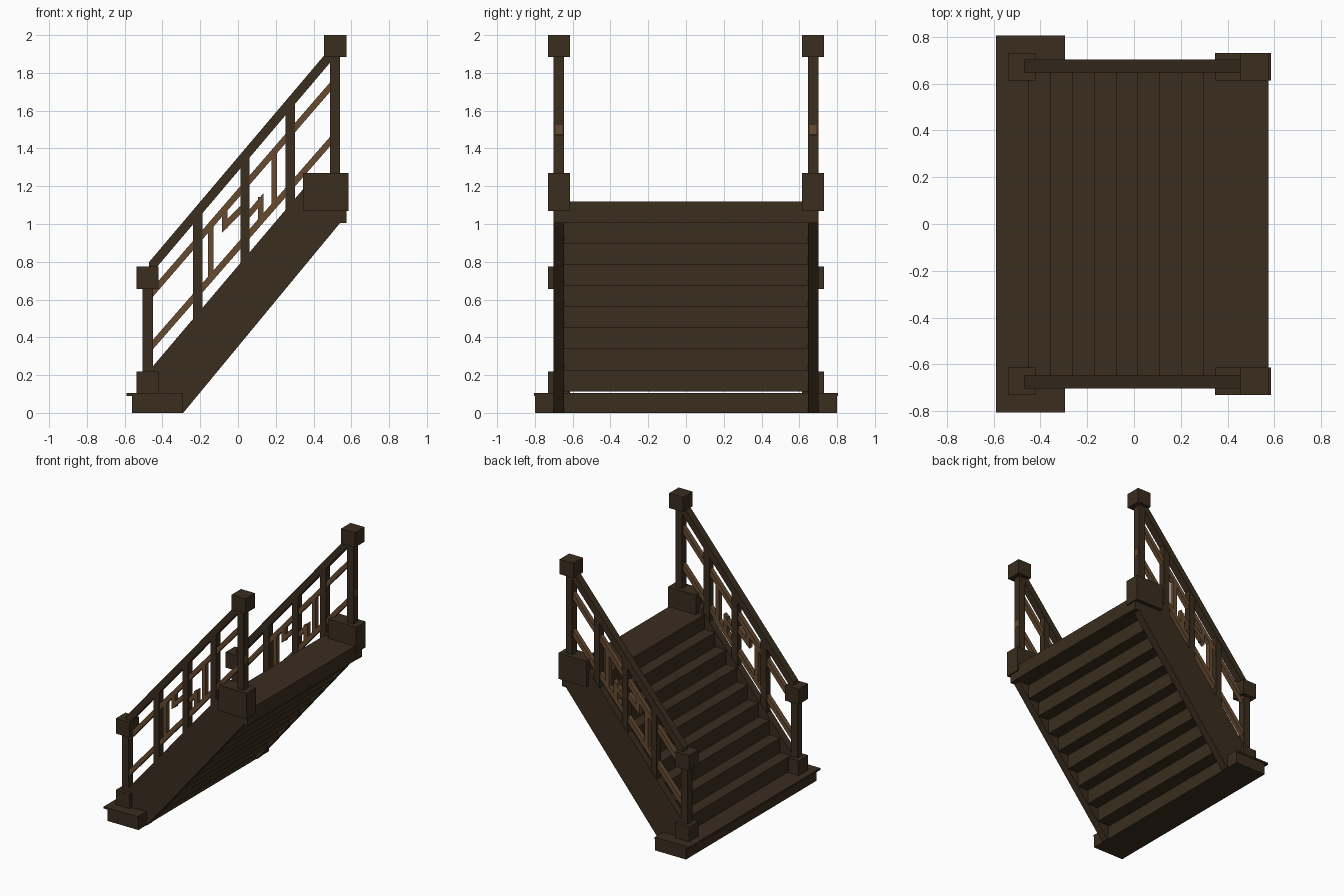
import bpy, bmesh
from mathutils import Vector

if "Cube" in bpy.data.objects:
    bpy.data.objects.remove(bpy.data.objects["Cube"])


def material(name, rgb):
    m = bpy.data.materials.new(name)
    m.diffuse_color = (*rgb, 1)
    m.use_nodes = True
    m.node_tree.nodes["Principled BSDF"].inputs["Base Color"].default_value = m.diffuse_color
    return m


DARK = material("dark_wood", (0.042, 0.026, 0.013))
LIGHT = material("light_wood", (0.135, 0.07, 0.03))


def prism(name, profile, y0, y1, mat=DARK):
    """Extrude an x-z profile along y."""
    bm = bmesh.new()
    face = bm.faces.new([bm.verts.new((x, y0, z)) for x, z in profile])
    ext = bmesh.ops.extrude_face_region(bm, geom=[face])
    moved = [v for v in ext["geom"] if isinstance(v, bmesh.types.BMVert)]
    bmesh.ops.translate(bm, verts=moved, vec=Vector((0, y1 - y0, 0)))
    bmesh.ops.recalc_face_normals(bm, faces=bm.faces)
    me = bpy.data.meshes.new(name)
    bm.to_mesh(me)
    bm.free()
    me.materials.append(mat)
    ob = bpy.data.objects.new(name, me)
    bpy.context.collection.objects.link(ob)
    return ob


def box(name, x0, x1, y0, y1, z0, z1, mat=DARK):
    return prism(name, [(x0, z0), (x1, z0), (x1, z1), (x0, z1)], y0, y1, mat)


def sloped(name, x0, z0, x1, z1, thick, y0, y1, mat=DARK):
    """Rail with plumb-cut ends; z values are on its centre line."""
    h = thick / 2
    return prism(name, [(x0, z0 - h), (x1, z1 - h), (x1, z1 + h), (x0, z0 + h)], y0, y1, mat)


# Bottom step with overhanging tread
box("bottom_step", -0.56, -0.295, -0.80, 0.80, 0, 0.092)
box("bottom_tread", -0.59, -0.295, -0.805, 0.805, 0.09, 0.105)

# Flight of steps, the last one being the landing
RISE, RUN = 0.1117, 0.0931
for i in range(9):
    x, z = -0.45 + RUN * i, 0.114 + RISE * i
    box(f"step_{i + 1}", x, 0.575 if i == 8 else x + 0.25, -0.65, 0.65, z, z + RISE)


def upper_z(x):
    return 0.645 + (x + 0.446) * 1.157


def lower_z(x):
    return 0.367 + (x + 0.446) * 1.146


def rail_z(x):
    return 0.762 + (x + 0.47) * 1.18


for side, s in (("left", 1), ("right", -1)):
    def span(a, b):
        return (s * a, s * b)

    cap, post, thin = span(0.613, 0.73), span(0.645, 0.702), span(0.655, 0.692)

    # Stringer
    prism(f"stringer_{side}", [(-0.48, 0), (-0.29, 0), (0.54, 1.005), (0.575, 1.005),
                               (0.575, 1.12), (0.40, 1.25), (-0.48, 0.212)], *post)

    # Lower and upper newel posts with bases and caps
    def newel(name, x0, x1, px0, px1, cx0, cx1, z0, z1, z2, z3):
        box(f"{name}_base_{side}", x0, x1, *cap, z0, z1)
        box(f"{name}_post_{side}", px0, px1, *post, z1 - 0.01, z2 + 0.01)
        box(f"{name}_cap_{side}", cx0, cx1, *cap, z2, z3)

    newel("lower_newel", -0.538, -0.42, -0.506, -0.45, -0.538, -0.42, 0.10, 0.22, 0.657, 0.775)
    newel("upper_newel", 0.345, 0.585, 0.486, 0.54, 0.455, 0.574, 1.07, 1.27, 1.885, 2.0)

    # Handrail and balusters
    sloped(f"handrail_{side}", -0.47, rail_z(-0.47), 0.50, rail_z(0.50), 0.075, *post)
    for n, x in enumerate((-0.213, 0.037, 0.277)):
        sloped(f"baluster_{n + 1}_{side}", x - 0.025, (lower_z(x) + rail_z(x)) / 2 - 0.105,
               x + 0.025, (lower_z(x) + rail_z(x)) / 2 - 0.045,
               rail_z(x) - lower_z(x) + 0.15, *span(0.648, 0.699))

    # Lighter intermediate rails
    sloped(f"upper_rail_{side}", -0.48, upper_z(-0.48), 0.51, upper_z(0.51), 0.05, *thin, LIGHT)
    sloped(f"lower_rail_{side}", -0.48, lower_z(-0.48), 0.541, lower_z(0.541), 0.05, *thin, LIGHT)

    # Fretwork: two long bars, two short bars and their slanted links
    for n, x in enumerate((-0.145, 0.192)):
        box(f"fret_long_bar_{n + 1}_{side}", x - 0.015, x + 0.015, *thin,
            lower_z(x), upper_z(x), LIGHT)
    box(f"fret_drop_{side}", -0.086, -0.055, *thin, 0.975, upper_z(-0.07), LIGHT)
    box(f"fret_riser_{side}", 0.105, 0.136, *thin, lower_z(0.12), 1.142, LIGHT)
    sloped(f"fret_link_low_{side}", -0.086, 0.975, 0.03, 1.09, 0.045, *thin, LIGHT)
    sloped(f"fret_link_high_{side}", 0.04, 1.03, 0.136, 1.142, 0.045, *thin, LIGHT)
